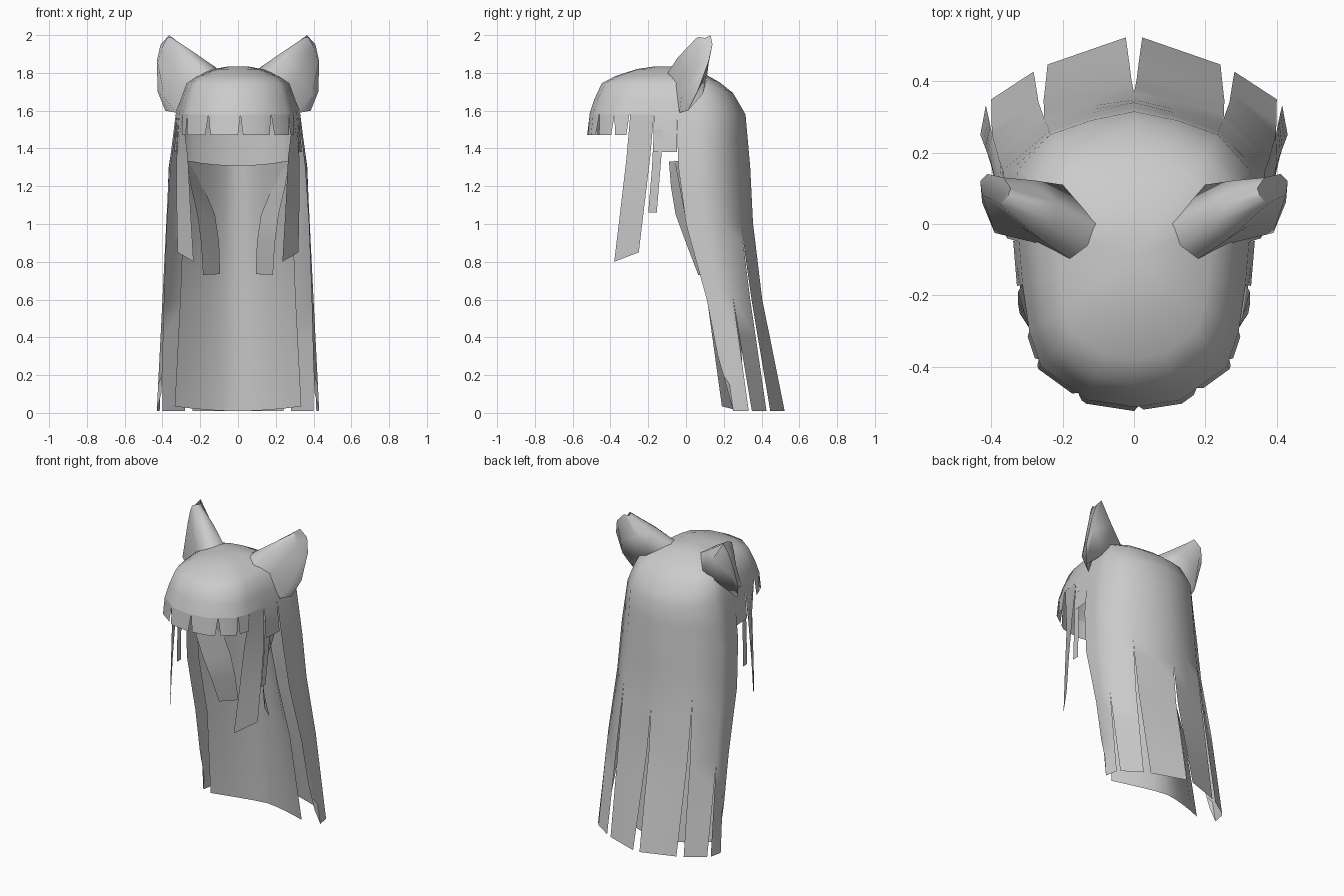
import bpy
import bmesh
import math
from mathutils import Vector

default = bpy.data.objects.get("Cube")
if default:
    bpy.data.objects.remove(default)

grey = bpy.data.materials.new("hair_grey")
grey.use_nodes = True
grey.diffuse_color = (0.6, 0.6, 0.6, 1)
grey.node_tree.nodes["Principled BSDF"].inputs["Base Color"].default_value = (0.6, 0.6, 0.6, 1)

# Plan outline at the rim, from front centre round the side to back centre
RIM_Z = 1.58
RIM = [(0, -.512), (.13, -.492), (.26, -.398), (.293, -.3), (.312, -.17), (.322, -.05),
       (.33, .06), (.325, .15), (.235, .25), (.12, .29), (0, .315)]
# The back half of that outline at lower heights
BACK = [(RIM_Z, RIM[5:]),
        (1.3, [(.355, -.04), (.365, .06), (.367, .15), (.24, .27), (.12, .31), (0, .34)]),
        (1.0, [(.375, 0), (.38, .09), (.378, .18), (.25, .29), (.12, .33), (0, .355)]),
        (.6, [(.39, .11), (.4, .17), (.397, .25), (.26, .345), (.12, .38), (0, .405)]),
        (.01, [(.405, .225), (.43, .25), (.413, .34), (.26, .44), (.13, .485), (0, .53)])]
HUB = Vector((0, -.1))


def along(points, t):
    i = min(int(t), len(points) - 2)
    return Vector(points[i]).lerp(Vector(points[i + 1]), t - i)


def rim_point(u, z):
    """Front hair: the rim flares a little as it drops."""
    p = HUB + (along(RIM, abs(u)) - HUB) * (1 + .25 * (RIM_Z - z))
    return Vector((math.copysign(1, u) * p.x, p.y, z))


def back_point(u, z):
    """Back hair: blend between outlines; the front corner of the tip is cut away."""
    for (z0, a), (z1, b) in zip(BACK, BACK[1:]):
        if z >= z1 - 1e-6:
            break
    p = along(a, abs(u) - 5).lerp(along(b, abs(u) - 5), (z0 - z) / (z0 - z1))
    lift = .1 * max(0, 6 - abs(u)) * max(0, 1 - z / .3)
    return Vector((math.copysign(1, u) * p.x, p.y, z + lift))


def grid(bm, rows):
    """Join equal rows of points with faces."""
    verts = [[bm.verts.new(p) for p in row] for row in rows]
    for r, s in zip(verts, verts[1:]):
        for i in range(len(r) - 1):
            bm.faces.new((r[i], r[i + 1], s[i + 1], s[i]))


def panel(bm, point, u0, u1, heights, inset):
    """Hair panel between two columns; inset(z) gives the gap at each edge."""
    lo, hi = sorted((u0, u1))
    inner = [u for u in range(-10, 11) if lo + .15 < u < hi - .15]
    rows = []
    for z in heights:
        gap0, gap1 = inset(z)
        rows.append([point(u, z) for u in [lo + gap0, *inner, hi - gap1]])
    grid(bm, rows)


def finish(name, bm, closed=False, angle=60):
    bmesh.ops.remove_doubles(bm, verts=bm.verts, dist=.0005)
    if closed:
        bmesh.ops.recalc_face_normals(bm, faces=bm.faces)
    else:
        bm.normal_update()
        for f in bm.faces:
            c = f.calc_center_median()
            if f.normal.dot(c - Vector((0, -.1, min(c.z, 1.5)))) < 0:
                f.normal_flip()
    mesh = bpy.data.meshes.new(name)
    bm.to_mesh(mesh)
    bm.free()
    mesh.materials.append(grey)
    obj = bpy.data.objects.new(name, mesh)
    bpy.context.collection.objects.link(obj)
    bpy.ops.object.select_all(action="DESELECT")
    obj.select_set(True)
    bpy.context.view_layer.objects.active = obj
    bpy.ops.object.shade_smooth_by_angle(angle=math.radians(angle))


# Crown dome: shrinking copies of the rim, sloping down towards the back
shell = bmesh.new()
loop = [(x, y) for x, y in RIM] + [(-x, y) for x, y in RIM[-2::-1]]
dome = []
for scale, z in [(1, RIM_Z), (.935, 1.66), (.84, 1.745), (.67, 1.782), (.39, 1.82), (.18, 1.833), (0, 1.835)]:
    ring = [HUB + (Vector(p) - HUB) * scale for p in loop]
    dome.append([(p.x, p.y, z - 5 * (z - RIM_Z) * max(0, p.y) ** 2) for p in ring])
grid(shell, dome)

# Fringe with narrow notches
cuts = [-3, -2.2, -1.2, .1, 1.35, 2.2, 3]
for a, b in zip(cuts, cuts[1:]):
    panel(shell, rim_point, a, b, (RIM_Z, 1.47), lambda z: (.1, .1) if z < 1.5 else (0, 0))

# Side hems and long back strands, split towards the tips
heights = (RIM_Z, 1.45, 1.3, 1.15, 1.0, .9, .75, .6, .4, .3, .15, .01)
slits = {5: (0, 0), 7: (.58, .09), 8: (.95, .14), 10: (.9, .18)}


def gap(u, z):
    top, width = slits[u]
    return width * (top - z) / top if z < top else 0


for side in (-1, 1):
    panel(shell, rim_point, side * 4, side * 5, (RIM_Z, 1.46, 1.38), lambda z: (0, 0))
    for a, b in ((5, 7), (7, 8), (8, 10)):
        order = (a, b) if side > 0 else (b, a)
        panel(shell, back_point, side * a, side * b, heights,
              lambda z: (gap(order[0], z), gap(order[1], z)))
finish("hair_shell", shell)

# Inner back sheet: height, edge x, edge y, centre y
sheet = bmesh.new()
rows = []
for z, ex, ey, cy in [(1.32, .265, -.06, .2), (1.0, .29, 0, .24), (.6, .305, .11, .28), (.02, .335, .19, .31)]:
    row = []
    for i in range(-4, 5):
        s = i / 4
        row.append((ex * s, cy + (ey - cy) * abs(s) ** 1.5, z + .025 * (s * s - .4)))
    rows.append(row)
grid(sheet, rows)
finish("inner_back_hair", sheet)

# Face locks, thin strands and inner curls: pairs of edge points per row
STRIPS = {
    "face_lock": [((.293, -.295, RIM_Z), (.312, -.17, RIM_Z)), ((.265, -.315, 1.35), (.325, -.19, 1.35)),
                  ((.25, -.35, 1.05), (.325, -.22, 1.1)), ((.235, -.38, .8), (.32, -.25, .85))],
    "thin_strand": [((.32, -.17, 1.5), (.328, -.12, 1.5)), ((.318, -.18, 1.3), (.322, -.135, 1.3)),
                    ((.31, -.2, 1.06), (.31, -.155, 1.06))],
    "inner_curl": [((.27, -.09, 1.33), (.23, .07, 1.33)), ((.25, -.08, 1.2), (.185, .09, 1.2)),
                   ((.215, -.055, 1.05), (.122, .095, 1.05)), ((.195, 0, .9), (.1, .115, .9)),
                   ((.185, .065, .73), (.095, .14, .735))],
}
# Ear rings from the scalp to the tip
EAR = [[(.105, 0, 1.82), (.13, -.06, 1.82), (.18, -.097, 1.8), (.265, -.055, 1.74), (.33, -.035, 1.59),
        (.385, .01, 1.6), (.33, .09, 1.69), (.2, .11, 1.77)],
       [(.22, .06, 1.895), (.22, 0, 1.9), (.26, -.045, 1.88), (.32, -.005, 1.8), (.39, -.025, 1.67),
        (.425, .06, 1.7), (.405, .11, 1.8), (.28, .122, 1.87)],
       [(.345, .1, 1.985), (.355, .07, 1.99), (.375, .055, 1.985), (.4, .07, 1.94), (.425, .08, 1.85),
        (.43, .12, 1.86), (.41, .14, 1.95), (.365, .13, 2.0)]]

for side, label in ((1, "left"), (-1, "right")):
    flip = Vector((side, 1, 1))
    for part, pairs in STRIPS.items():
        bm = bmesh.new()
        grid(bm, [[Vector(p) * flip for p in pair] for pair in pairs])
        finish(f"{label}_{part}", bm)
    bm = bmesh.new()
    grid(bm, [[Vector(p) * flip for p in ring + ring[:1]] for ring in EAR])
    bmesh.ops.remove_doubles(bm, verts=bm.verts, dist=.0005)
    bmesh.ops.holes_fill(bm, edges=bm.edges, sides=8)
    finish(f"{label}_ear", bm, closed=True, angle=80)
